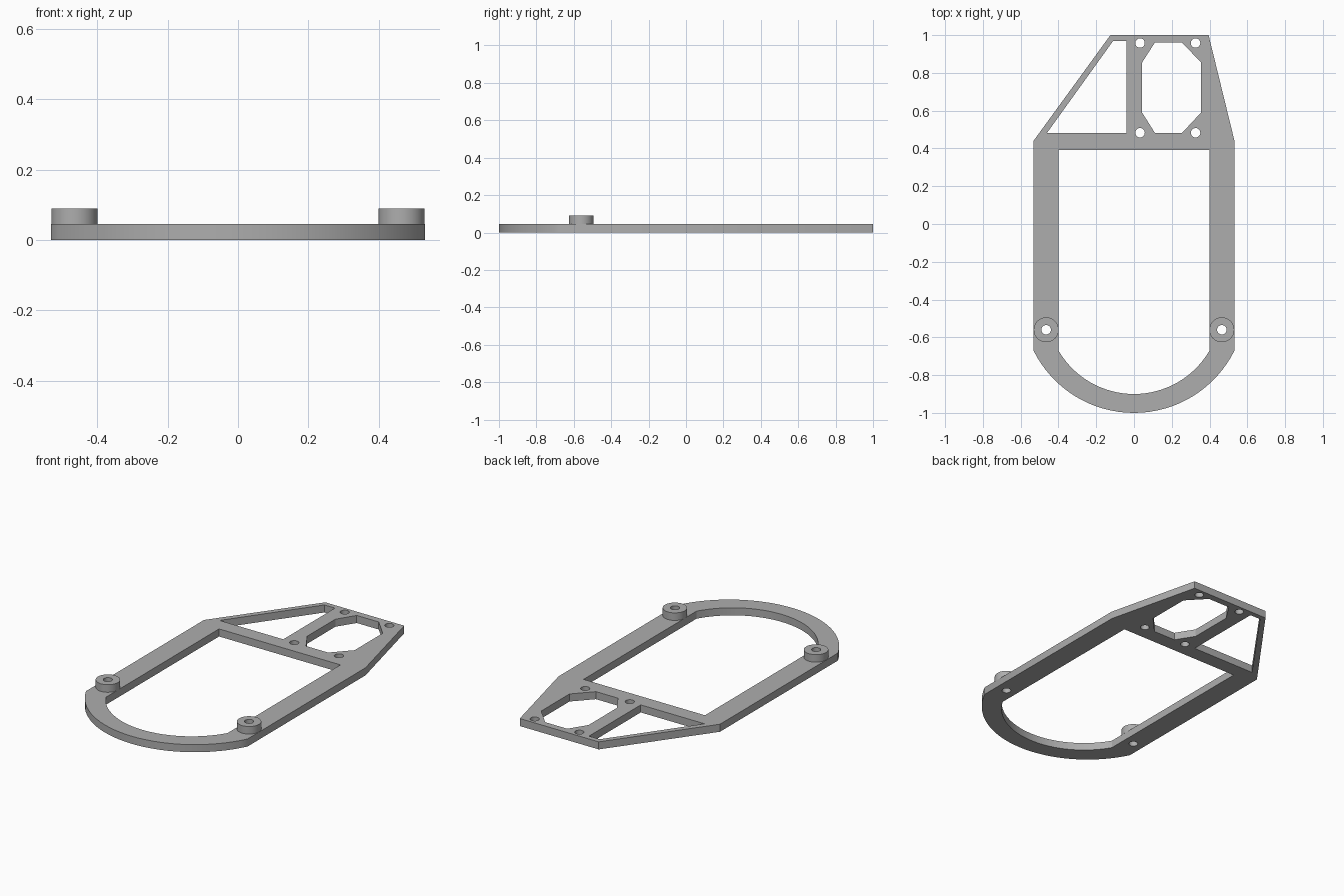
import bpy, bmesh
from math import sin, cos, pi, atan2

if "Cube" in bpy.data.objects:
    bpy.data.objects.remove(bpy.data.objects["Cube"], do_unlink=True)

grey = bpy.data.materials.new("plain grey")
grey.use_nodes = True
colour = (0.42, 0.42, 0.42, 1)
grey.diffuse_color = colour
grey.node_tree.nodes["Principled BSDF"].inputs["Base Color"].default_value = colour

THICK, TOP, HOLE_R = 0.045, 0.09, 0.025
BOSS_X, BOSS_Y, BOSS_R = 0.465, -0.56, 0.066


def circle(x, y, r, n=32):
    return [(x + r * cos(2 * pi * i / n), y + r * sin(2 * pi * i / n)) for i in range(n)]


def bottom_arc(half, y_end, y_low, n=32):
    """Arc from (half, y_end) through (0, y_low) to (-half, y_end)."""
    sag = y_end - y_low
    r = (half ** 2 + sag ** 2) / (2 * sag)
    cy = y_low + r
    a = atan2(half, cy - y_end)
    return [(r * sin(a - 2 * a * i / n), cy - r * cos(a - 2 * a * i / n)) for i in range(n + 1)]


def plate(name, loops, z0, z1):
    """Extrude an outline (first loop) with holes (other loops)."""
    bm = bmesh.new()
    for loop in loops:
        vs = [bm.verts.new((x, y, z0)) for x, y in loop]
        for a, b in zip(vs, vs[1:] + vs[:1]):
            bm.edges.new((a, b))
    bmesh.ops.triangle_fill(bm, edges=bm.edges[:], use_beauty=True, normal=(0, 0, 1))
    ext = bmesh.ops.extrude_face_region(bm, geom=bm.faces[:], use_keep_orig=True)
    for v in ext["geom"]:
        if isinstance(v, bmesh.types.BMVert):
            v.co.z = z1
    bmesh.ops.recalc_face_normals(bm, faces=bm.faces[:])
    mesh = bpy.data.meshes.new(name)
    bm.to_mesh(mesh)
    bm.free()
    mesh.materials.append(grey)
    obj = bpy.data.objects.new(name, mesh)
    bpy.context.collection.objects.link(obj)
    bpy.ops.object.select_all(action='DESELECT')
    obj.select_set(True)
    bpy.context.view_layer.objects.active = obj
    bpy.ops.object.shade_smooth_by_angle(angle=0.5)
    return obj


# Frame outline and its openings
outline = [(-0.532, 0.44), (-0.125, 1), (0.395, 1), (0.532, 0.44)] + bottom_arc(0.532, -0.67, -1)
window = [(-0.4, 0.393), (0.4, 0.393)] + bottom_arc(0.4, -0.67, -0.9)
triangle = [(-0.46, 0.483), (-0.04, 0.483), (-0.04, 0.97), (-0.11, 0.97)]
octagon = [(0.11, 0.96), (0.255, 0.96), (0.355, 0.855), (0.355, 0.59),
           (0.255, 0.483), (0.11, 0.483), (0.043, 0.59), (0.043, 0.855)]
screws = [circle(x, y, HOLE_R) for x in (0.032, 0.326) for y in (0.483, 0.958)]
boss_holes = [circle(s * BOSS_X, BOSS_Y, HOLE_R) for s in (-1, 1)]
plate("frame_plate", [outline, window, triangle, octagon] + screws + boss_holes, 0, THICK)

# Raised ring bosses on the side rails
for side, s in (("left", 1), ("right", -1)):
    plate(side + "_boss", [circle(s * BOSS_X, BOSS_Y, BOSS_R, 48),
                           circle(s * BOSS_X, BOSS_Y, HOLE_R)], THICK, TOP)
